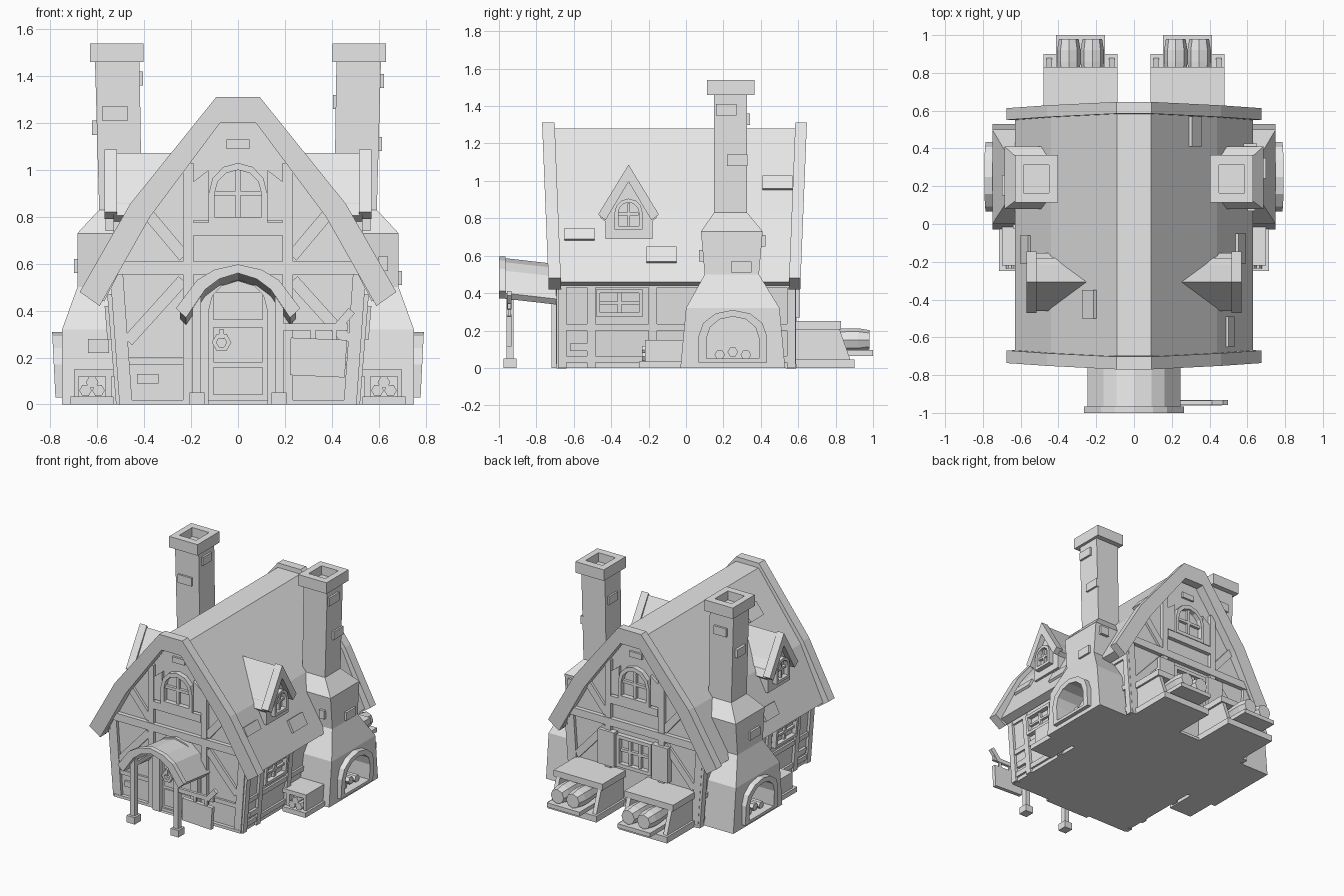
import bpy, bmesh, math

if "Cube" in bpy.data.objects:
    bpy.data.objects.remove(bpy.data.objects["Cube"], do_unlink=True)

grey = bpy.data.materials.new("pale_grey")
grey.use_nodes = True
grey.diffuse_color = (0.8, 0.8, 0.8, 1)
grey.node_tree.nodes["Principled BSDF"].inputs["Base Color"].default_value = (0.8, 0.8, 0.8, 1)


def loft(name, rings, closed=False):
    """Skin matching rings; cap the ends, or join last to first."""
    bm = bmesh.new()
    rows = [[bm.verts.new(p) for p in r] for r in rings]
    n = len(rows[0])
    pairs = list(zip(rows, rows[1:])) + ([(rows[-1], rows[0])] if closed else [])
    for a, b in pairs:
        for i in range(n):
            j = (i + 1) % n
            bm.faces.new((a[i], a[j], b[j], b[i]))
    if not closed:
        bm.faces.new(rows[0])
        bm.faces.new(rows[-1])
    bmesh.ops.recalc_face_normals(bm, faces=bm.faces)
    mesh = bpy.data.meshes.new(name)
    bm.to_mesh(mesh)
    bm.free()
    mesh.materials.append(grey)
    obj = bpy.data.objects.new(name, mesh)
    bpy.context.collection.objects.link(obj)
    return obj


def plate(name, pts, place, d0, d1):
    return loft(name, [[place(u, v, d) for u, v in pts] for d in (d0, d1)])


def hollow(name, outer, inner, place, d0, d1):
    return loft(name, [[place(u, v, d) for u, v in p] for p, d in
                       ((outer, d0), (outer, d1), (inner, d1), (inner, d0))], True)


def rect(u0, u1, v0, v1):
    return [(u0, v0), (u1, v0), (u1, v1), (u0, v1)]


def strut(p, q, w):
    dx, dz = q[0] - p[0], q[1] - p[1]
    k = w / 2 / math.hypot(dx, dz)
    a, b = -dz * k, dx * k
    return [(p[0] + a, p[1] + b), (q[0] + a, q[1] + b), (q[0] - a, q[1] - b), (p[0] - a, p[1] - b)]


def arch(c, w, z0, spring, top, n=6):
    curve = [(c + w * math.cos(math.pi * i / n), spring + (top - spring) * math.sin(math.pi * i / n))
             for i in range(n + 1)]
    return [(c + w, z0)] + curve + [(c - w, z0)]


def ngon(u, v, r, n=6):
    return [(u + r * math.cos(math.tau * i / n), v + r * math.sin(math.tau * i / n)) for i in range(n)]


def mirror(half):
    return half + [(-u, v) for u, v in reversed(half) if u]


def band(outer, inner):
    return mirror(outer) + mirror(inner)[::-1]


def box(name, x0, x1, y0, y1, z0, z1):
    return plate(name, rect(x0, x1, y0, y1), flat, z0, z1)


# Placement frames: outline coordinates plus depth to world
def flat(u, v, d): return (u, v, d)
def upright(u, v, d): return (u, d, v)
def front(u, v, d): return (u, -0.67 - d, v)
def back(u, v, d): return (u, 0.565 + d, v)
def side(s): return lambda u, v, d: (s * (0.5 + 0.08 * v + d), u, v)
def across(s): return lambda u, v, d: (s * d, u, v)


def window(name, outer, inner, bars, place, d):
    hollow(name + "_frame", outer, inner, place, d - 0.02, d + 0.035)
    for b in bars:
        plate(name + "_bar", b, place, d - 0.01, d + 0.02)


# House body, foundation and roof
plate("house_body", mirror([(.5, 0), (.54, .48), (.4, .8), (.08, 1.23)]), upright, -.67, .565)
box("foundation", -.505, .505, -.695, .59, 0, .02)
roof_half = [(.63, .46), (.44, .83), (.09, 1.28)]
plate("main_roof", band(roof_half, [(.57, .44), (.39, .79), (.07, 1.22)]), upright, -.7, .59)

# Bowed gable trims
trim = band([(.675, .48), (.46, .855), (.092, 1.312)], [(.59, .42), (.375, .8), (.077, 1.2)])
for name, s, y0, y1 in (("front_gable_trim", -1, -.735, -.668), ("back_gable_trim", 1, .55, .612)):
    plate(name, trim, lambda u, v, d: (u, d + s * .04 * (v - .45), v), y0, y1)

# Gable timber framing, shared by front and back
for label, place in (("front", front), ("back", back)):
    plate(label + "_tie_beam", rect(-.53, .53, .555, .61), place, -.01, .03)
    plate(label + "_sill_beam", rect(-.19, .19, .72, .775), place, -.01, .03)
    plate(label + "_peak_stone", rect(-.05, .05, 1.09, 1.13), place, -.01, .015)
    for s in (-1, 1):
        plate(label + "_corner_post", strut((s * .478, 0), (s * .518, .56), .055), place, -.03, .022)
        plate(label + "_upper_post", rect(s * .19, s * .235, .61, 1.03), place, -.01, .025)
        plate(label + "_lower_post", rect(s * .19, s * .235, 0, .555), place, -.01, .025)
        plate(label + "_low_rail", rect(s * .235, s * .47, .17, .2), place, -.01, .015)
        plate(label + "_upper_brace", strut((s * .23, .63), (s * .39, .82), .05), place, -.01, .018)
        plate(label + "_lower_brace", strut((s * .235, .53), (s * .47, .27), .05), place, -.01, .018)
        plate(label + "_shutter", [(s * .125, .785), (s * .19, .785), (s * .19, .95), (s * .125, 1.0)],
              place, -.01, .02)
    window(label + "_attic_window", arch(0, .125, .775, .9, 1.03), arch(0, .1, .8, .9, 1.0),
           [rect(-.01, .01, .8, 1.0), rect(-.1, .1, .89, .91)], place, 0)
plate("front_wall_stone", rect(-.43, -.34, .09, .13), front, -.01, .015)

# Back lower window with shutters
window("back_window", rect(-.14, .14, .28, .51), rect(-.115, .115, .305, .485),
       [rect(-.05, -.03, .3, .49), rect(.03, .05, .3, .49), rect(-.12, .12, .39, .41)], back, 0)
for s in (-1, 1):
    plate("back_window_shutter", rect(s * .15, s * .28, .27, .52), back, 0, .045)

# Door
hollow("door_frame", arch(0, .18, 0, .4, .57), arch(0, .125, 0, .4, .53), front, -.01, .05)
plate("door", arch(0, .125, .01, .4, .535), front, -.01, .012)
for z0, z1 in ((.04, .16), (.18, .33), (.36, .48)):
    plate("door_panel", rect(-.105, .105, z0, z1), front, 0, .02)
hollow("door_knocker", ngon(-.07, .265, .042), ngon(-.07, .265, .022), front, .015, .045)
plate("door_knocker_mount", rect(-.08, -.06, .28, .32), front, .015, .05)

# Porch
porch_out = [(.265, .41), (.175, .53), (.1, .575), (0, .597)]
porch_in = [(.222, .37), (.14, .49), (.08, .535), (0, .56)]
plate("porch_trim", band(porch_out, porch_in), upright, -1, -.965)
shell = band([(u * .93, v - .01) for u, v in porch_out], porch_in)
loft("porch_roof", [[(u, -.97, v) for u, v in shell], [(u, -.66, v - .035) for u, v in shell]])
for s in (-1, 1):
    x = s * .175
    box("porch_post", x - .018, x + .018, -.96, -.922, .04, .46)
    box("porch_post_foot", x - .032, x + .032, -.977, -.907, 0, .05)
    box("porch_rail", x - .018, x + .018, -.96, -.66, .405, .435)

# Hanging sign
box("sign_arm", .18, .47, -.955, -.935, .315, .345)
plate("sign_arm_tip", strut((.42, .325), (.485, .4), .035), upright, -.957, -.933)
for x in (.31, .4):
    box("sign_hanger", x, x + .02, -.952, -.938, .27, .32)
plate("sign_board", [(.222, .125), (.455, .115), (.465, .275), (.225, .285)], upright, -.96, -.932)

# Parts repeated on both sides
for s in (-1, 1):
    wall, out = side(s), across(s)
    # Side wall timbers and window
    for u in (-.685, -.53, -.2, .54):
        plate("side_post", rect(u, u + .045, 0, .47), wall, -.02, .02)
    for z in (.03, .2, .43):
        plate("side_rail", rect(-.67, .57, z, z + .035), wall, -.02, .015)
    window("side_window", rect(-.48, -.23, .275, .42), rect(-.46, -.25, .295, .4),
           [rect(-.365, -.345, .29, .4), rect(-.46, -.25, .34, .355)], wall, 0)
    plate("side_wall_stone", rect(-.62, -.52, .09, .13), wall, -.01, .02)

    # Chimney with hearth opening
    rings = [(.45, .75, -.03, .53, 0), (.45, .75, .0, .5, .32), (.45, .685, .1, .39, .5),
             (.42, .685, .08, .41, .73), (.41, .592, .15, .327, .83), (.42, .61, .15, .327, 1.475)]
    chimney = loft("chimney", [[(s * x, y, z) for x, y in rect(a, b, c, d)] for a, b, c, d, z in rings])
    cutter = plate("hearth_cutter", arch(.25, .14, .05, .16, .275), out, .6, .9)
    cutter.hide_render = True
    cut = chimney.modifiers.new("hearth", 'BOOLEAN')
    cut.operation, cut.object, cut.solver = 'DIFFERENCE', cutter, 'EXACT'
    bpy.context.view_layer.objects.active = chimney
    bpy.ops.object.modifier_apply(modifier="hearth")
    bpy.data.objects.remove(cutter, do_unlink=True)
    hollow("hearth_surround", arch(.25, .183, .03, .17, .31), arch(.25, .14, .05, .16, .275),
           lambda u, v, d: (s * (d + .05 * v), u, v), .725, .777)
    for y, z in ((.18, .07), (.25, .085), (.32, .07)):
        plate("hearth_log", ngon(y, z, .028), out, .6, .73)
    hollow("chimney_cap", rect(.403, .63, .113, .365), rect(.45, .585, .165, .312),
           lambda u, v, d: (s * u, v, d), 1.46, 1.54)

    # Dormer
    plate("dormer_wall", [(-.43, .69), (-.18, .69), (-.18, .86), (-.305, 1.04), (-.43, .86)], out, .28, .53)
    gable = [(-.47, .82), (-.307, 1.087), (-.145, .82), (-.185, .79), (-.307, .995), (-.43, .79)]
    plate("dormer_trim", gable, out, .515, .57)
    plate("dormer_roof", [(-.307 + (u + .307) * .94, v - .015) for u, v in gable], out, .2, .53)
    window("dormer_window", arch(-.307, .075, .74, .83, .905), arch(-.307, .055, .76, .83, .885),
           [rect(-.314, -.3, .76, .88), rect(-.36, -.255, .815, .83)], out, .53)

    # Small wood store against the chimney
    for name, x0, x1, y0, z0, z1 in (("store_base", .53, .715, -.25, 0, .035), ("store_top", .5, .7, -.22, .12, .15),
                                     ("store_wall", .54, .565, -.22, .03, .13), ("store_wall", .68, .7, -.22, .03, .13)):
        box(name, min(s * x0, s * x1), max(s * x0, s * x1), y0, .02, z0, z1)
    for x, z in ((.595, .06), (.65, .06), (.622, .095)):
        plate("store_log", ngon(s * x, z, .027), upright, -.235, 0)

    # Covered rack with two barrels at the back
    c = s * .283
    box("rack_base", c - .195, c + .195, .56, .9, 0, .045)
    box("rack_top", c - .195, c + .195, .56, .83, .205, .25)
    for x in (c - .165, c + .165):
        plate("rack_side", [(.56, .04), (.88, .04), (.82, .21), (.56, .21)],
              lambda u, v, d: (x + d, u, v), -.015, .015)
    box("rack_tray", c - .13, c + .13, .6, 1, .065, .095)
    for x in (c - .062, c + .062):
        loft("barrel", [[(u, y, v) for u, v in ngon(x, .15, r, 8)]
                        for y, r in ((.68, .05), (.8, .057), (.86, .062), (.92, .062), (.98, .052))])


# Loose roof tiles
def roof_tile(s, y0, y1, z0, z1):
    def place(u, v, d):
        lo, hi = (roof_half[0], roof_half[1]) if v < roof_half[1][1] else (roof_half[1], roof_half[2])
        t = (v - lo[1]) / (hi[1] - lo[1])
        return (s * (lo[0] + t * (hi[0] - lo[0]) + d * .8), u, v + d * .5)
    plate("roof_tile", rect(y0, y1, z0, z1), place, -.01, .018)


for tile in ((1, -.65, -.49, .68, .74), (1, -.21, -.05, .56, .64), (1, .41, .57, .95, 1.02),
             (-1, -.21, -.06, .54, .62), (-1, -.5, -.35, 1.06, 1.14)):
    roof_tile(*tile)

# Raised chimney stones
for stone in ((-.58, -.47, .137, .16, 1.21, 1.27), (-.622, -.59, .2, .3, 1.15, 1.21),
              (-.43, -.406, .18, .28, 1.36, 1.42), (.6, .622, .16, .27, 1.35, 1.41),
              (.405, .43, .2, .3, 1.26, 1.32), (.59, .613, .22, .33, 1.08, 1.14),
              (.67, .7, .24, .35, .51, .57), (.6, .64, .07, .1, .57, .63),
              (.58, .65, .4, .425, .65, .71), (-.64, -.55, -.025, .03, .22, .28),
              (-.7, -.67, .15, .26, .56, .62), (-.56, -.46, .32, .342, 1.3, 1.36)):
    box("chimney_stone", *stone)
